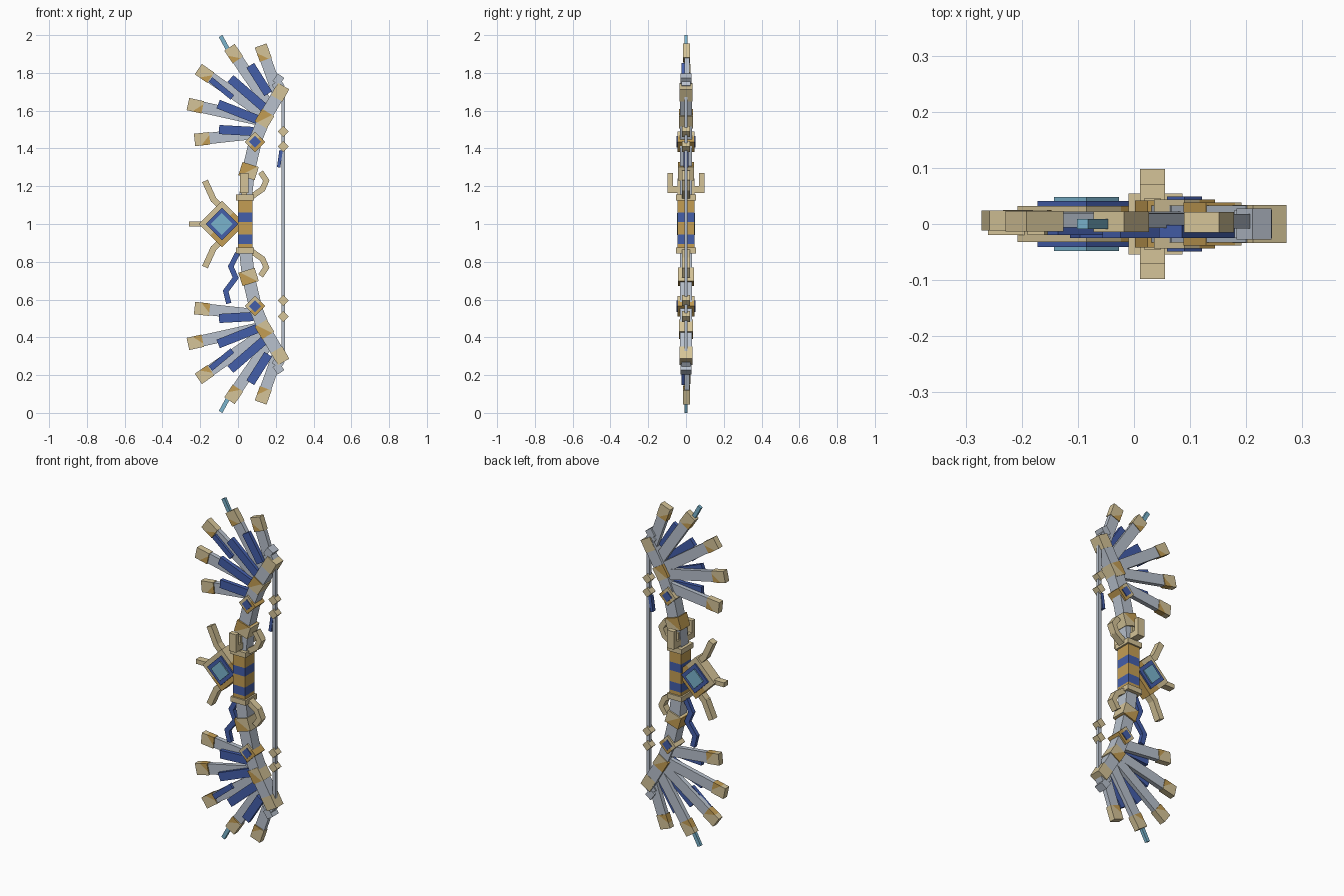
import bpy, bmesh, math
from mathutils import Vector

cube = bpy.data.objects.get("Cube")
if cube:
    bpy.data.objects.remove(cube, do_unlink=True)


def material(name, rgb):
    lin = [((c / 255 + 0.055) / 1.055) ** 2.4 for c in rgb] + [1]
    m = bpy.data.materials.new(name)
    m.use_nodes = True
    m.diffuse_color = lin
    m.node_tree.nodes["Principled BSDF"].inputs["Base Color"].default_value = lin
    return m


SILVER = material("silver", (184, 193, 205))
PALE = material("pale gold", (213, 196, 152))
GOLD = material("deep gold", (196, 158, 84))
BLUE = material("royal blue", (68, 94, 170))
SKY = material("sky blue", (122, 180, 205))


def prism(name, outline, y0, y1, mat, split=None):
    """Extrude an x-z outline along y; split = (point, direction, second material)."""
    bm = bmesh.new()
    face = bm.faces.new([bm.verts.new((x, y0, z)) for x, z in outline])
    ext = bmesh.ops.extrude_face_region(bm, geom=[face])["geom"]
    for v in ext:
        if isinstance(v, bmesh.types.BMVert):
            v.co.y = y1
    bmesh.ops.recalc_face_normals(bm, faces=bm.faces[:])
    mesh = bpy.data.meshes.new(name)
    mesh.materials.append(mat)
    if split:
        co = Vector((split[0][0], 0, split[0][1]))
        no = Vector((split[1][0], 0, split[1][1]))
        mesh.materials.append(split[2])
        bmesh.ops.bisect_plane(bm, geom=bm.verts[:] + bm.edges[:] + bm.faces[:],
                               plane_co=co, plane_no=no)
        for f in bm.faces:
            f.material_index = int((f.calc_center_median() - co).dot(no) > 0)
    bm.to_mesh(mesh)
    bm.free()
    ob = bpy.data.objects.new(name, mesh)
    bpy.context.collection.objects.link(ob)
    return ob


def bar(name, a, b, w, y0, y1, mat, split=None):
    a, b = Vector(a), Vector(b)
    d = (b - a).normalized()
    n = Vector((-d.y, d.x)) * w / 2
    return prism(name, [a + n, b + n, b - n, a - n], y0, y1, mat, split)


def chain(name, pts, w, y0, y1, mat):
    for i in range(len(pts) - 1):
        a, b = Vector(pts[i]), Vector(pts[i + 1])
        d = (b - a).normalized() * w * 0.2
        bar(f"{name}_{i + 1}", a - d, b + d, w, y0, y1, mat)


def diamond(name, c, r, depth, mat, split=None):
    x, z = c
    return prism(name, [(x - r, z), (x, z + r), (x + r, z), (x, z - r)], -depth, depth, mat, split)


# Feathers: base, tip
FEATHERS = [((0.215, 1.68), (0.12, 1.945)), ((0.18, 1.60), (-0.045, 1.935)),
            ((0.15, 1.57), (-0.21, 1.82)), ((0.14, 1.545), (-0.265, 1.635)),
            ((0.09, 1.48), (-0.23, 1.445))]
# Blue feathers laid over them: base, tip
OVERLAYS = [((0.16, 1.69), (0.065, 1.84)), ((0.145, 1.61), (-0.04, 1.77)),
            ((0.11, 1.55), (-0.105, 1.635)), ((0.08, 1.49), (-0.1, 1.5))]
LIMB = [(0.04, 1.14), (0.055, 1.28), (0.095, 1.45), (0.14, 1.56), (0.222, 1.70)]

# Both limbs, mirrored about the grip
for side, s in (("upper", 1), ("lower", -1)):
    def P(p):
        return (p[0], 1 + s * (p[1] - 1))

    chain(side + "_limb", [P(p) for p in LIMB], 0.068, -0.033, 0.033, SILVER)

    for i, (a, b) in enumerate(FEATHERS):
        a, b = Vector(P(a)), Vector(P(b))
        d = (b - a).normalized()
        n = Vector((-d.y, d.x))
        y = 0.001 * i
        bar(f"{side}_feather_{i + 1}", a, b - d * 0.07, 0.06, -0.008 + y, 0.018 + y, SILVER)
        corner = n * s - d
        bar(f"{side}_feather_tip_{i + 1}", b - d * 0.08, b, 0.066, -0.015 + y, 0.021 + y, PALE,
            (b - d * 0.04 + corner * 0.012, corner, GOLD))
    for i, (a, b) in enumerate(OVERLAYS):
        bar(f"{side}_blue_feather_{i + 1}", P(a), P(b), 0.048, -0.025, -0.002, BLUE)
    bar(side + "_blue_under_feather", P((-0.03, 1.67)), P((-0.145, 1.765)), 0.03, -0.02, 0, BLUE)
    bar(side + "_fan_spike", P((-0.04, 1.90)), P((-0.092, 1.995)), 0.022, -0.009, 0.009, SKY)

    # Gold joints along the limb
    for i, (a, b, w) in enumerate([((0.045, 1.245), (0.067, 1.315), 0.09),
                                   ((0.12, 1.525), (0.16, 1.59), 0.075),
                                   ((0.205, 1.665), (0.242, 1.73), 0.068)]):
        mid = (Vector(P(a)) + Vector(P(b))) / 2
        bar(f"{side}_joint_{i + 1}", P(a), P(b), w, -0.042 + 0.004 * i, 0.042 - 0.004 * i,
            PALE, (mid, (-0.5, s), GOLD) if i < 2 else None)
    bar(side + "_limb_end", P((0.20, 1.745)), P((0.228, 1.785)), 0.042, -0.028, 0.028, SILVER)
    bar(side + "_limb_tie", P((0.19, 1.72)), P((0.235, 1.75)), 0.04, -0.025, 0.025, SILVER)
    diamond(side + "_stud", P((0.09, 1.435)), 0.054, 0.044, GOLD,
            (P((0.09, 1.435)), (-1, 1), PALE))
    diamond(side + "_stud_gem", P((0.09, 1.435)), 0.031, 0.049, BLUE)

    # Grip collar and claw
    bar(side + "_collar", P((0.038, 1.125)), P((0.038, 1.155)), 0.096, -0.054, 0.054, PALE)
    chain(side + "_claw", [P(p) for p in [(0.08, 1.15), (0.13, 1.185), (0.15, 1.23), (0.123, 1.27)]],
          0.03, -0.02, 0.02, PALE)

    # Beads on the string
    for i, z in enumerate((1.41, 1.49) if s > 0 else (1.405, 1.49)):
        diamond(f"{side}_bead_{i + 1}", P((0.24, z)), 0.029, 0.02, PALE)

# Front and back claws above the grip
for name, s in (("front", -1), ("back", 1)):
    for part, z0, z1, y0, y1, w in (("base", 1.165, 1.20, 0.03, 0.098, 0.045),
                                    ("hook", 1.19, 1.27, 0.07, 0.098, 0.045),
                                    ("root", 1.15, 1.24, 0.03, 0.045, 0.03)):
        bar(f"{name}_claw_{part}", (0.033, z0), (0.033, z1), w, *sorted((s * y0, s * y1)), PALE)

# Banded grip
levels = [0.87, 0.895, 0.945, 1.01, 1.06, 1.13]
for i in range(5):
    bar(f"grip_band_{i + 1}", (0.038, levels[i]), (0.038, levels[i + 1]), 0.076,
        -0.045, 0.045, BLUE if i % 2 else GOLD)

# Large gem with its frame and prongs
gem = (-0.085, 1.0)
diamond("gem_frame", gem, 0.123, 0.032, PALE, (gem, (1, -1), GOLD))
diamond("gem_setting", gem, 0.087, 0.041, BLUE)
diamond("gem", gem, 0.058, 0.048, SKY)
bar("side_prong", (-0.26, 1.0), (-0.19, 1.0), 0.026, -0.02, 0.02, PALE)
for side, s in (("upper", 1), ("lower", -1)):
    chain(side + "_prong", [(x, 1 + s * z) for x, z in [(-0.09, 0.09), (-0.13, 0.13), (-0.172, 0.222)]],
          0.033, -0.02, 0.02, PALE)

# String and ribbons
bar("string", (0.24, 0.32), (0.24, 1.68), 0.018, -0.009, 0.009, SILVER)
bar("string_ribbon", (0.228, 1.39), (0.215, 1.30), 0.018, -0.012, 0.012, BLUE)
chain("limb_ribbon", [(-0.005, 0.84), (-0.038, 0.775), (-0.012, 0.715), (-0.065, 0.645), (-0.05, 0.585)],
      0.028, -0.012, 0.012, BLUE)
